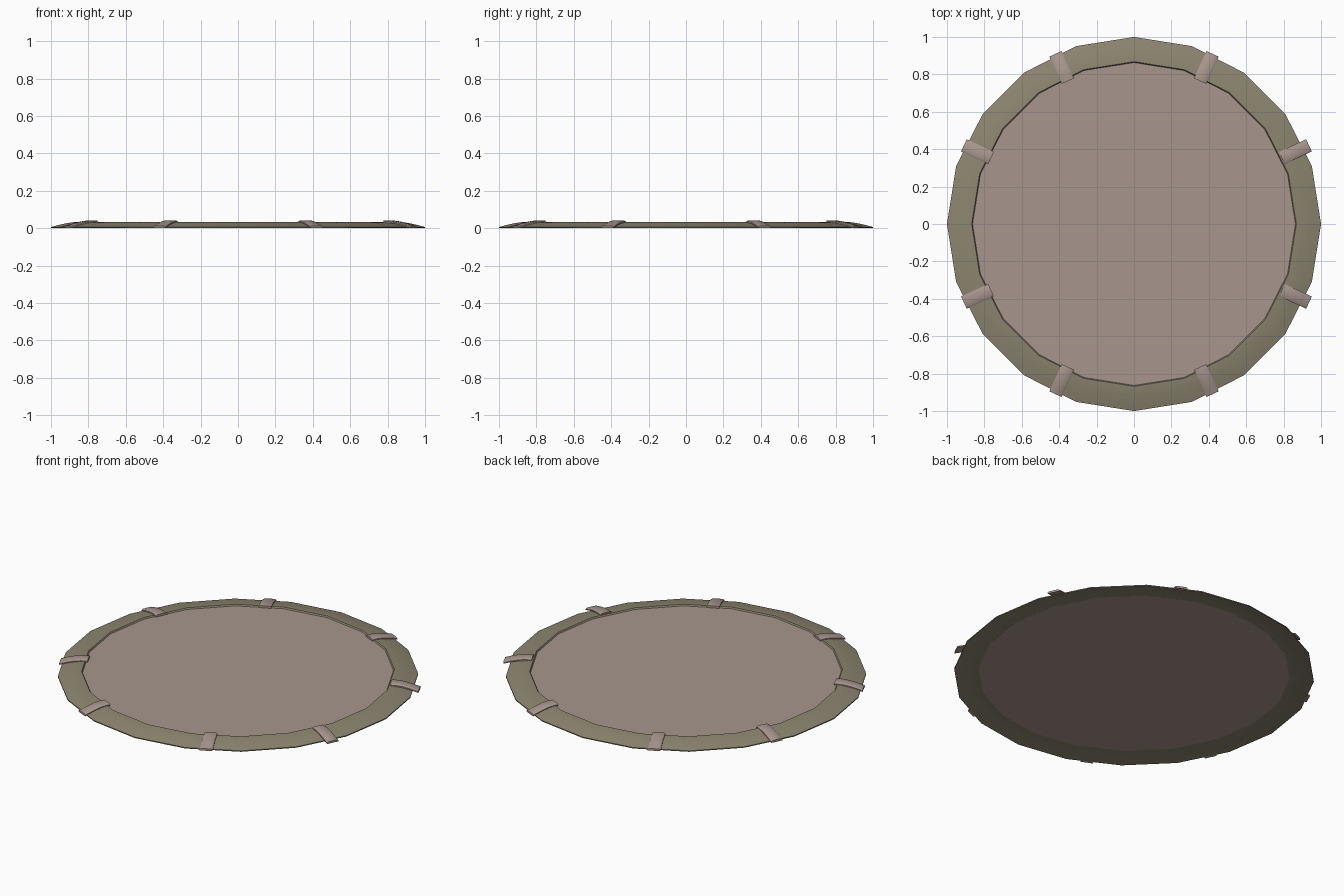
import bpy, bmesh, math
from mathutils import Vector

if "Cube" in bpy.data.objects:
    bpy.data.objects.remove(bpy.data.objects["Cube"])

SIDES = 20


def material(name, rgb):
    m = bpy.data.materials.new(name)
    m.diffuse_color = (*rgb, 1.0)
    m.use_nodes = True
    m.node_tree.nodes["Principled BSDF"].inputs["Base Color"].default_value = m.diffuse_color
    return m


panel_mat = material("dusty_taupe", (0.39, 0.305, 0.27))
rim_mat = material("olive_grey", (0.265, 0.235, 0.162))


def finish(bm, name, mat, angle):
    bmesh.ops.recalc_face_normals(bm, faces=bm.faces)
    me = bpy.data.meshes.new(name)
    bm.to_mesh(me)
    bm.free()
    me.materials.append(mat)
    ob = bpy.data.objects.new(name, me)
    bpy.context.collection.objects.link(ob)
    bpy.ops.object.select_all(action='DESELECT')
    ob.select_set(True)
    bpy.context.view_layer.objects.active = ob
    bpy.ops.object.shade_smooth_by_angle(angle=math.radians(angle))
    return ob


def loft(bm, rings, closed_path=False):
    # Skin closed rings of points; cap the ends unless the path is closed
    vs = [[bm.verts.new(p) for p in r] for r in rings]
    n = len(vs[0])
    count = len(vs) if closed_path else len(vs) - 1
    for i in range(count):
        a, b = vs[i], vs[(i + 1) % len(vs)]
        for j in range(n):
            k = (j + 1) % n
            bm.faces.new((a[j], a[k], b[k], b[j]))
    if not closed_path:
        bm.faces.new(vs[0])
        bm.faces.new(vs[-1])


# Sloping rim: a thin curved profile turned around z
profile = [(1.0, 0.0), (1.0, 0.006), (0.96, 0.017), (0.92, 0.026), (0.89, 0.031),
           (0.868, 0.033), (0.86, 0.020), (0.86, 0.014), (0.89, 0.015), (0.94, 0.010)]
bm = bmesh.new()
rings = []
for i in range(SIDES):
    a = math.tau * i / SIDES
    rings.append([(r * math.cos(a), r * math.sin(a), z) for r, z in profile])
loft(bm, rings, closed_path=True)
finish(bm, "rim", rim_mat, 30)

# Flat round panel set into the rim
bm = bmesh.new()
bmesh.ops.create_cone(bm, cap_ends=True, segments=SIDES, radius1=0.865, radius2=0.865, depth=0.011)
# turn so that a corner lies on the x axis, as on the rim
xy = min(bm.verts, key=lambda v: abs(math.atan2(v.co.y, v.co.x)))
off = math.atan2(xy.co.y, xy.co.x)
for v in bm.verts:
    a = math.atan2(v.co.y, v.co.x) - off
    v.co = (0.865 * math.cos(a), 0.865 * math.sin(a), v.co.z + 0.0195)
finish(bm, "panel", panel_mat, 30)

# Eight curved clips holding the rim: (distance out, top height)
path = [(0.842, 0.041), (0.875, 0.042), (0.915, 0.037), (0.96, 0.026), (1.002, 0.013)]
# cross-section: (sideways, height below top)
section = [(-0.036, -0.013), (-0.036, -0.006), (-0.028, -0.001), (0, 0),
           (0.028, -0.001), (0.036, -0.006), (0.036, -0.013)]
clip_no = 0
for deg in (24.8, 65.2):
    for sx in (1, -1):
        for sy in (1, -1):
            clip_no += 1
            a = math.radians(deg)
            out = Vector((sx * math.cos(a), sy * math.sin(a), 0))
            side = Vector((-out.y, out.x, 0))
            # the two clips on the +x end sit slightly further out
            shift = Vector((0.026 if deg < 45 and sx > 0 else 0, 0, 0))
            bm = bmesh.new()
            loft(bm, [[out * r + side * s + shift + Vector((0, 0, max(z + h, 0)))
                       for s, h in section] for r, z in path])
            finish(bm, "clip_%d" % clip_no, panel_mat, 40)
